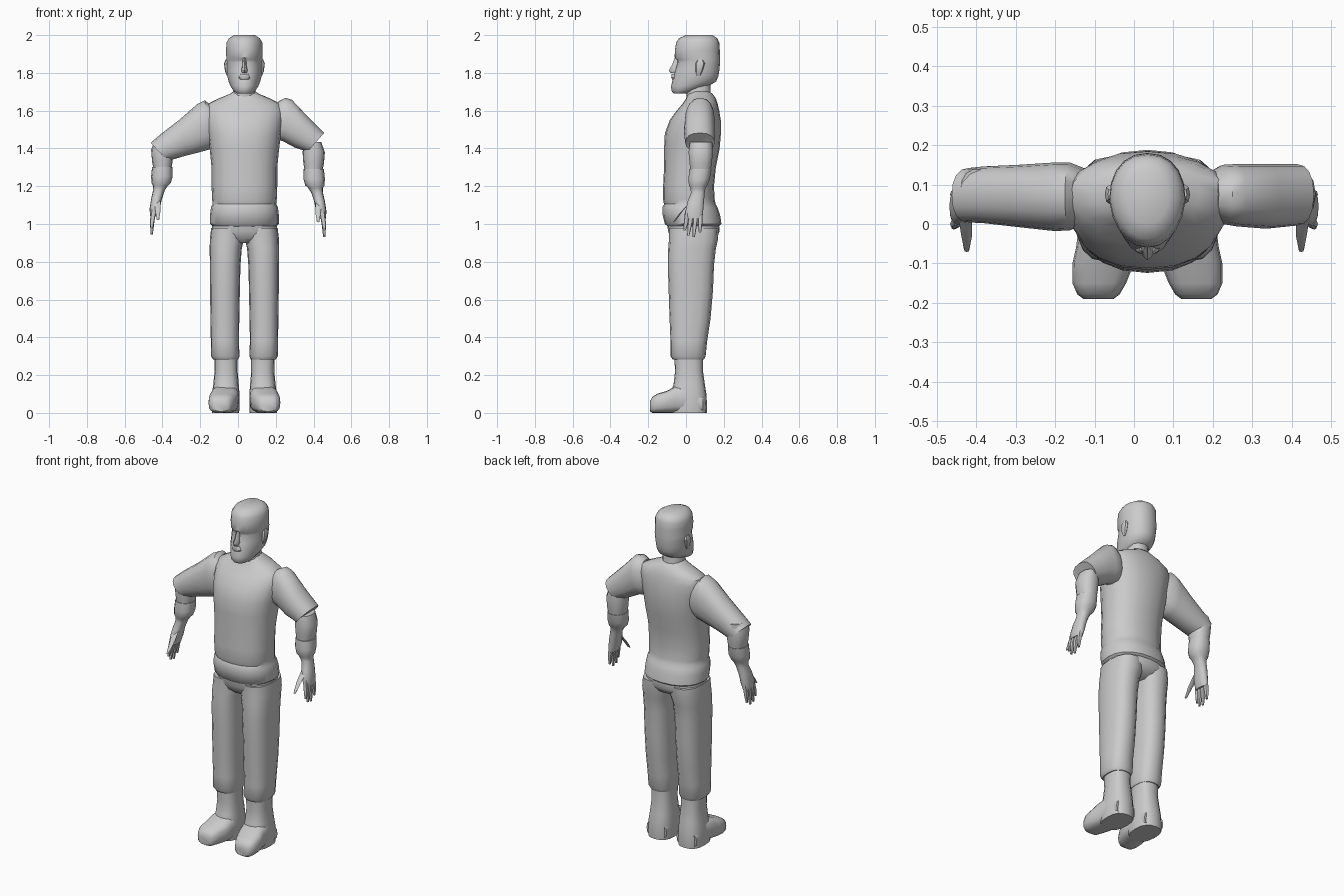
import bpy, bmesh, math
from mathutils import Vector

CX = 0.034  # centre line of the body


def loft(name, rings, n=16, p=2.3, egg=0.0, angle=40):
    """Skin a row of rings, each (centre, half axis u, half axis v)."""
    bm = bmesh.new()
    rows = []
    for c, u, v in rings:
        row = []
        for i in range(n):
            t = 2 * math.pi * i / n
            a = math.copysign(abs(math.cos(t)) ** (2 / p), math.cos(t))
            b = math.copysign(abs(math.sin(t)) ** (2 / p), math.sin(t))
            a *= 1 - egg * max(0, -b)
            row.append(bm.verts.new(Vector(c) + a * Vector(u) + b * Vector(v)))
        rows.append(row)
    for r, s in zip(rows, rows[1:]):
        for i in range(n):
            j = (i + 1) % n
            bm.faces.new((r[i], r[j], s[j], s[i]))
    bm.faces.new(rows[0])
    bm.faces.new(rows[-1])
    bmesh.ops.recalc_face_normals(bm, faces=bm.faces)
    me = bpy.data.meshes.new(name)
    bm.to_mesh(me)
    bm.free()
    ob = bpy.data.objects.new(name, me)
    bpy.context.collection.objects.link(ob)
    bpy.ops.object.select_all(action='DESELECT')
    ob.select_set(True)
    bpy.context.view_layer.objects.active = ob
    bpy.ops.object.shade_smooth_by_angle(angle=math.radians(angle))
    return ob


def level(z, x0, x1, y0, y1):
    """Horizontal ring filling an x and y range."""
    return ((x0 + x1) / 2, (y0 + y1) / 2, z), ((x1 - x0) / 2, 0, 0), (0, (y1 - y0) / 2, 0)


def centred(z, w, y0, y1):
    return level(z, CX - w, CX + w, y0, y1)


def slanted(xt, zt, xb, zb, y0, y1):
    """Ring from a top point to a bottom point in the front view."""
    return (((xt + xb) / 2, (y0 + y1) / 2, (zt + zb) / 2),
            ((xt - xb) / 2, 0, (zt - zb) / 2), (0, (y1 - y0) / 2, 0))


# Sweater with waistband
loft("sweater", [centred(*r) for r in [
    (0.985, .165, -.095, .170), (1.00, .182, -.112, .188), (1.05, .182, -.124, .180),
    (1.09, .177, -.124, .166), (1.105, .168, -.116, .157), (1.13, .171, -.122, .152),
    (1.20, .174, -.121, .148), (1.30, .174, -.116, .158), (1.40, .184, -.116, .178),
    (1.48, .194, -.112, .185), (1.55, .205, -.086, .184), (1.60, .208, -.050, .176),
    (1.635, .195, -.020, .168), (1.665, .135, .000, .158), (1.69, .075, .010, .140),
    (1.705, .055, .018, .120)]], n=20, p=2.25)

# Neck and head
loft("neck", [centred(1.66, .070, .005, .140), centred(1.70, .060, .0, .13),
              centred(1.78, .058, .0, .13)], n=12)
loft("head", [centred(*r) for r in [
    (1.692, .040, -.066, .010), (1.705, .058, -.077, .050), (1.73, .074, -.079, .120),
    (1.755, .084, -.073, .160), (1.785, .091, -.067, .172), (1.815, .093, -.058, .177),
    (1.855, .095, -.046, .180), (1.868, .096, -.048, .180), (1.882, .096, -.060, .180),
    (1.92, .097, -.059, .179), (1.96, .095, -.052, .176), (1.983, .082, -.038, .166),
    (2.0, .055, .0, .140)]], n=20, p=2.2, egg=.14)
loft("nose", [centred(1.878, .009, -.060, -.02), centred(1.84, .011, -.075, -.02),
              centred(1.812, .017, -.092, -.02), centred(1.80, .014, -.080, -.02)], n=8, p=2)
loft("moustache", [centred(1.795, .022, -.077, -.02), centred(1.775, .034, -.080, -.02),
                   centred(1.765, .030, -.074, -.02)], n=10)

# Trouser hips
loft("trouser_hips", [centred(*r) for r in [
    (1.0, .168, -.100, .175), (.96, .178, -.094, .178),
    (.925, .165, -.080, .155), (.90, .12, -.05, .11)]], n=20)

for side, s in (("left", -1), ("right", 1)):
    # Ears
    loft(side + "_ear", [level(z, *sorted((CX + s * .08, CX + s * o)), y0, y1) for z, o, y0, y1 in [
        (1.785, .094, .055, .075), (1.81, .103, .05, .088),
        (1.85, .108, .05, .100), (1.87, .100, .06, .090)]], n=8)

    # Trouser legs, given as inner and outer distance from the centre line
    def leg(z, a, b, y0, y1):
        return level(z, *sorted((CX + s * a, CX + s * b)), y0, y1)

    loft(side + "_trouser_leg", [leg(*r) for r in [
        (.98, .002, .176, -.090, .172), (.92, .002, .183, -.090, .170),
        (.87, .014, .184, -.094, .158), (.78, .021, .183, -.096, .148),
        (.65, .024, .182, -.092, .143), (.50, .027, .180, -.087, .130),
        (.38, .029, .178, -.082, .112), (.30, .026, .177, -.082, .104),
        (.282, .034, .165, -.070, .095)]], n=16, p=2.5)

    # Boot shaft and foot
    loft(side + "_boot_shaft", [leg(*r) for r in [
        (.30, .036, .160, -.062, .090), (.22, .036, .158, -.058, .090),
        (.15, .030, .165, -.066, .100), (.10, .026, .172, -.085, .108),
        (.03, .026, .174, -.085, .112), (.0, .028, .172, -.080, .110)]], n=16, p=2.6)
    loft(side + "_boot_foot", [
        ((CX + s * x, y, h / 2 + b), (w, 0, 0), (0, 0, h / 2)) for y, x, w, b, h in [
            (.09, .10, .066, 0, .09), (.0, .10, .073, 0, .15), (-.06, .105, .076, 0, .14),
            (-.10, .112, .078, 0, .117), (-.15, .122, .068, 0, .102),
            (-.178, .124, .054, 0, .085), (-.19, .124, .038, .008, .055)]], n=16, p=3)

    # Forearm with glove cuff and palm (the left one sits slightly higher)
    dz = .012 if s < 0 else 0

    def arm(z, a, b, y0, y1):
        return level(z + dz, *sorted((s * a, s * b)), y0, y1)

    loft(side + "_forearm", [arm(*r) for r in [
        (1.435, .350, .440, .020, .140), (1.38, .342, .460, .012, .143),
        (1.32, .346, .455, .018, .138), (1.27, .355, .445, .022, .130)]], n=14)
    loft(side + "_glove", [arm(*r) for r in [
        (1.29, .348, .455, .016, .136), (1.24, .346, .460, .012, .128),
        (1.205, .356, .458, .014, .114), (1.19, .372, .450, .022, .104),
        (1.165, .388, .450, .026, .100), (1.12, .403, .460, .008, .096),
        (1.07, .413, .468, -.004, .092), (1.03, .428, .466, .000, .088)]], n=14)

    # Four fingers and thumb: base y, tip y, tip z
    for i, (y, ty, tz) in enumerate([(.008, -.008, .965), (.031, .012, .938),
                                     (.054, .041, .932), (.076, .074, .955)]):
        loft(f"{side}_finger_{i + 1}", [
            ((s * .444, y, 1.07 + dz), (.014, 0, 0), (0, .013, 0)),
            ((s * .454, (y + ty) / 2, 1.005 + dz), (.012, 0, 0), (0, .012, 0)),
            ((s * .457, ty, tz + dz), (.006, 0, 0), (0, .006, 0))], n=8)
    loft(side + "_thumb", [
        ((s * .428, .025, 1.12 + dz), (.018, 0, 0), (0, .016, .016)),
        ((s * .424, -.028, 1.06 + dz), (.014, 0, 0), (0, .012, .010)),
        ((s * .424, -.064, 1.012 + dz), (.007, 0, 0), (0, .007, .003))], n=8)

# Short sleeves, posed differently on each side
loft("right_sleeve", [slanted(*r) for r in [
    (.215, 1.65, .180, 1.47, .015, .135), (.250, 1.668, .200, 1.445, .0, .150),
    (.285, 1.658, .235, 1.44, -.006, .152), (.370, 1.568, .300, 1.405, -.012, .152),
    (.456, 1.482, .368, 1.382, -.004, .152), (.440, 1.465, .366, 1.388, .006, .142)]], n=16)
loft("left_sleeve", [slanted(*r) for r in [
    (-.135, 1.62, -.110, 1.43, .0, .140), (-.175, 1.655, -.150, 1.395, -.016, .156),
    (-.215, 1.635, -.185, 1.385, -.018, .156), (-.310, 1.552, -.275, 1.362, -.008, .150),
    (-.410, 1.475, -.350, 1.340, .002, .146), (-.462, 1.430, -.376, 1.336, .004, .142),
    (-.445, 1.425, -.378, 1.350, .012, .136)]], n=16)
